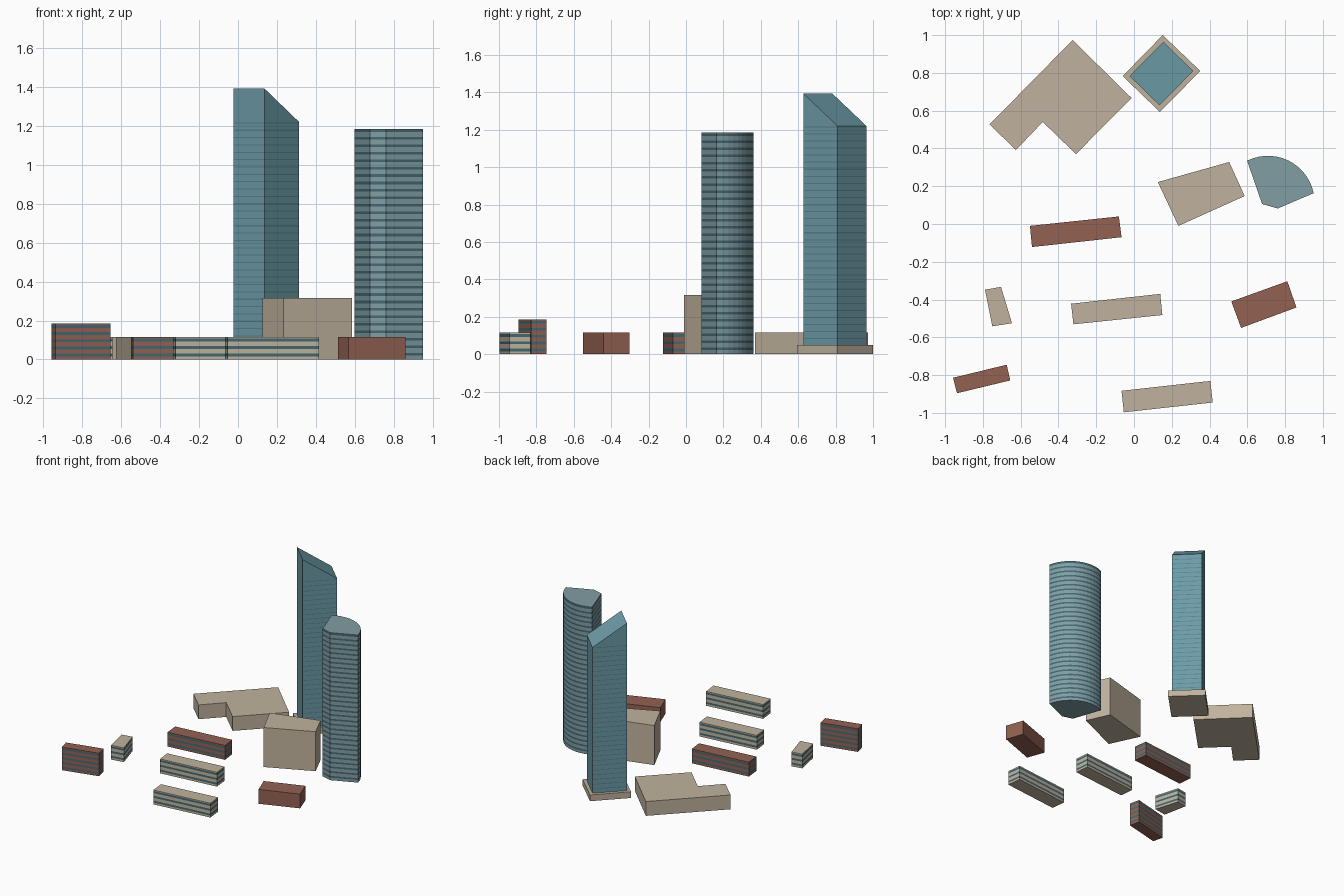
import bpy, bmesh, math
from mathutils import Vector

if "Cube" in bpy.data.objects:
    bpy.data.objects.remove(bpy.data.objects["Cube"])


def material(name, rgb):
    m = bpy.data.materials.new(name)
    m.diffuse_color = (*rgb, 1)
    m.use_nodes = True
    m.node_tree.nodes["Principled BSDF"].inputs["Base Color"].default_value = m.diffuse_color
    return m


STONE = material("stone", (0.53, 0.45, 0.34))
BRICK = material("brick", (0.29, 0.12, 0.085))
GLASS = material("blue_glass", (0.15, 0.33, 0.39))
PANEL = material("grey_blue_panel", (0.22, 0.34, 0.37))
WINDOW = material("window_band", (0.055, 0.14, 0.17))
JOINT = material("floor_joint", (0.10, 0.22, 0.26))


def building(name, outline, height, wall, floors=0, band=(0.4, 0.8),
             band_mat=WINDOW, base=0.0, roof=None, banded_to=None):
    """Extrude an outline in flush storeys; roof may give a height per corner."""
    area = sum(a[0] * b[1] - b[0] * a[1]
               for a, b in zip(outline, outline[1:] + outline[:1]))
    n = len(outline)
    roof = roof or [height] * n
    if area < 0:
        outline, roof = outline[::-1], roof[::-1]

    # heights of each horizontal break, with the material below it
    levels = []
    step = ((banded_to or height) - base) / max(floors, 1)
    for i in range(floors):
        z = base + i * step
        levels += [([z + step * band[0]] * n, 0), ([z + step * band[1]] * n, 1)]
    levels.append((roof, 0))

    bm = bmesh.new()
    ring = [bm.verts.new((x, y, base)) for x, y in outline]
    bm.faces.new(ring[::-1])
    for heights, mat in levels:
        upper = [bm.verts.new((x, y, z)) for (x, y), z in zip(outline, heights)]
        for i in range(n):
            j = (i + 1) % n
            bm.faces.new((ring[i], ring[j], upper[j], upper[i])).material_index = mat
        ring = upper
    bm.faces.new(ring)
    mesh = bpy.data.meshes.new(name)
    bm.to_mesh(mesh)
    bm.free()
    mesh.materials.append(wall)
    mesh.materials.append(band_mat)
    obj = bpy.data.objects.new(name, mesh)
    bpy.context.collection.objects.link(obj)
    return obj


# Slant-roofed glass tower on its podium
building("tower_podium", [(-0.06, 0.783), (0.152, 1.0), (0.351, 0.81), (0.137, 0.593)],
         0.05, STONE)
building("slanted_tower", [(-0.024, 0.783), (0.135, 0.628), (0.314, 0.81), (0.155, 0.965)],
         1.39, GLASS, floors=31, band=(0.8, 0.95), band_mat=JOINT, base=0.05,
         roof=[1.393, 1.393, 1.22, 1.22], banded_to=1.22)

# Fan-shaped tower: rounded back wall, faceted front
arc = [(0.709 + 0.247 * math.cos(math.radians(a)), 0.114 + 0.247 * math.sin(math.radians(a)))
       for a in [11.5 + 105 * i / 14 for i in range(15)]]
building("fan_tower", arc + [(0.678, 0.106), (0.761, 0.082)], 1.185, PANEL,
         floors=31, band=(0.55, 0.9))

# Plain blocks
building("stepped_hall", [(-0.765, 0.527), (-0.625, 0.392), (-0.483, 0.54), (-0.307, 0.37),
                          (-0.013, 0.667), (-0.325, 0.974)], 0.115, STONE)
building("mid_block", [(0.126, 0.222), (0.235, -0.01), (0.586, 0.148), (0.504, 0.328)],
         0.317, STONE)
building("plain_brick_block", [(0.515, -0.41), (0.567, -0.55), (0.86, -0.442), (0.812, -0.303)],
         0.115, BRICK)

# Low buildings with ribbon windows: outline, floors, wall
low = {
    "brick_row": ([(-0.551, -0.01), (-0.54, -0.122), (-0.066, -0.07), (-0.08, 0.04)], 3, BRICK),
    "stone_row_middle": ([(-0.333, -0.422), (-0.321, -0.531), (0.15, -0.482), (0.139, -0.37)],
                         3, STONE),
    "stone_row_front": ([(-0.066, -0.883), (-0.054, -0.997), (0.417, -0.945), (0.404, -0.831)],
                        3, STONE),
    "small_stone_block": ([(-0.789, -0.348), (-0.75, -0.542), (-0.646, -0.525), (-0.704, -0.333)],
                          3, STONE),
    "tall_brick_block": ([(-0.958, -0.814), (-0.937, -0.896), (-0.655, -0.828), (-0.674, -0.745)],
                         5, BRICK),
}
for name, (outline, floors, wall) in low.items():
    building(name, outline, 0.115 if floors == 3 else 0.185, wall, floors)
